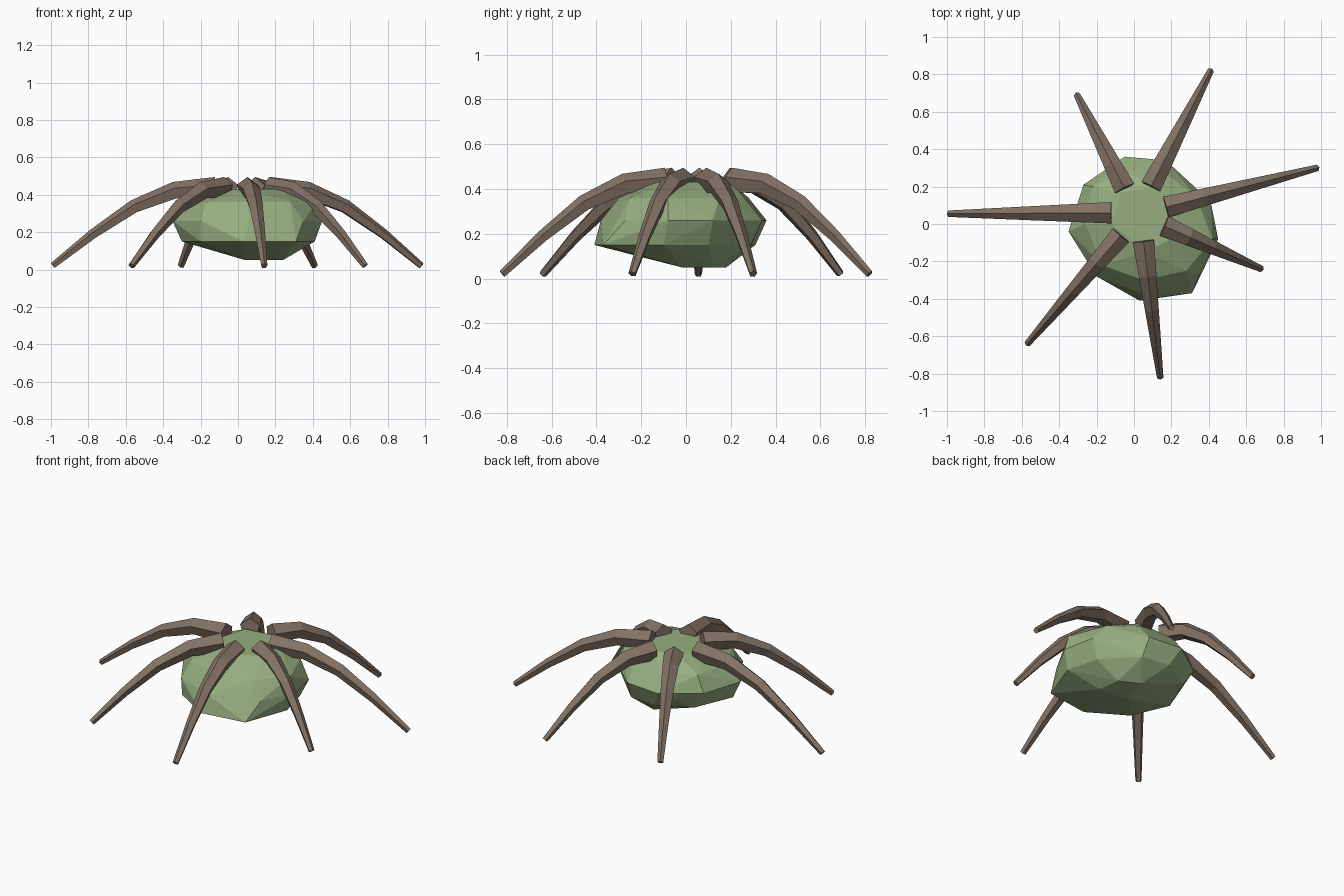
import bpy, bmesh, math
from mathutils import Vector

cube = bpy.data.objects.get("Cube")
if cube:
    bpy.data.objects.remove(cube)


def make_material(name, color):
    mat = bpy.data.materials.new(name)
    mat.use_nodes = True
    mat.diffuse_color = (*color, 1)
    mat.node_tree.nodes["Principled BSDF"].inputs["Base Color"].default_value = (*color, 1)
    return mat


moss_green = make_material("moss green", (0.31, 0.43, 0.22))
bark_brown = make_material("bark brown", (0.23, 0.17, 0.13))


def add_object(name, bm, mat):
    bmesh.ops.recalc_face_normals(bm, faces=bm.faces)
    mesh = bpy.data.meshes.new(name)
    bm.to_mesh(mesh)
    bm.free()
    mesh.materials.append(mat)
    obj = bpy.data.objects.new(name, mesh)
    bpy.context.scene.collection.objects.link(obj)
    return obj


# Faceted body: a hull over irregular horizontal outlines
body_outlines = {
    0.05: [(0.04, 0), (0.1, 0.18), (0.22, 0.12), (0.24, -0.02)],
    0.15: [(-0.3, -0.04), (-0.2, 0.2), (0, 0.31), (0.18, 0.29), (0.36, 0.1),
           (0.41, -0.1), (0.31, -0.37), (0.03, -0.41), (-0.2, -0.27)],
    0.26: [(-0.35, -0.04), (-0.27, 0.21), (-0.05, 0.36), (0.17, 0.34), (0.41, 0.12),
           (0.45, -0.08), (0.35, -0.27), (0.06, -0.38), (-0.2, -0.28)],
    0.36: [(-0.26, 0), (-0.22, 0.2), (-0.05, 0.28), (0.18, 0.26), (0.33, 0.15),
           (0.42, -0.08), (0.28, -0.25), (0.05, -0.3), (-0.17, -0.22)],
    0.43: [(-0.12, 0), (-0.07, 0.17), (0.12, 0.2), (0.22, 0.1), (0.24, -0.06), (0.06, -0.15)],
}
bm = bmesh.new()
for z, outline in body_outlines.items():
    for x, y in outline:
        bm.verts.new((x, y, z))
bmesh.ops.convex_hull(bm, input=bm.verts)
bmesh.ops.delete(bm, geom=[v for v in bm.verts if not v.link_faces], context='VERTS')
add_object("body", bm, moss_green)

# Arched, tapering legs
SIDES = 5
LEG_HEIGHTS = [0.435, 0.42, 0.335, 0.19, 0.02]


def add_leg(name, base, tip):
    bm = bmesh.new()
    base, tip = Vector(base), Vector(tip)
    side = (tip - base).normalized().orthogonal().to_3d()
    last = len(LEG_HEIGHTS) - 1
    path = [base.lerp(tip, i / last).to_3d() + Vector((0, 0, z)) for i, z in enumerate(LEG_HEIGHTS)]
    rings = []
    for i, point in enumerate(path):
        tangent = (path[min(i + 1, last)] - path[max(i - 1, 0)]).normalized()
        up = tangent.cross(side)
        up *= math.copysign(1, up.z)
        radius = 0.06 + (0.018 - 0.06) * i / last
        angles = [math.tau * k / SIDES + math.pi / 2 for k in range(SIDES)]
        rings.append([bm.verts.new(point + radius * (side * math.cos(a) + up * math.sin(a)))
                      for a in angles])
    for a, b in zip(rings, rings[1:]):
        for k in range(SIDES):
            n = (k + 1) % SIDES
            bm.faces.new((a[k], a[n], b[n], b[k]))
    bm.faces.new(rings[0])
    bm.faces.new(rings[-1])
    return add_object(name, bm, bark_brown)


legs = {
    "right_leg": ((-0.12, 0.06), (-0.99, 0.055)),
    "back_right_leg": ((-0.05, 0.19), (-0.305, 0.69)),
    "back_left_leg": ((0.09, 0.2), (0.41, 0.82)),
    "left_leg": ((0.17, 0.09), (0.98, 0.3)),
    "front_left_leg": ((0.16, -0.01), (0.68, -0.24)),
    "front_leg": ((0.05, -0.09), (0.14, -0.82)),
    "front_right_leg": ((-0.07, -0.06), (-0.57, -0.64)),
}
for name, (base, tip) in legs.items():
    add_leg(name, base, tip)
